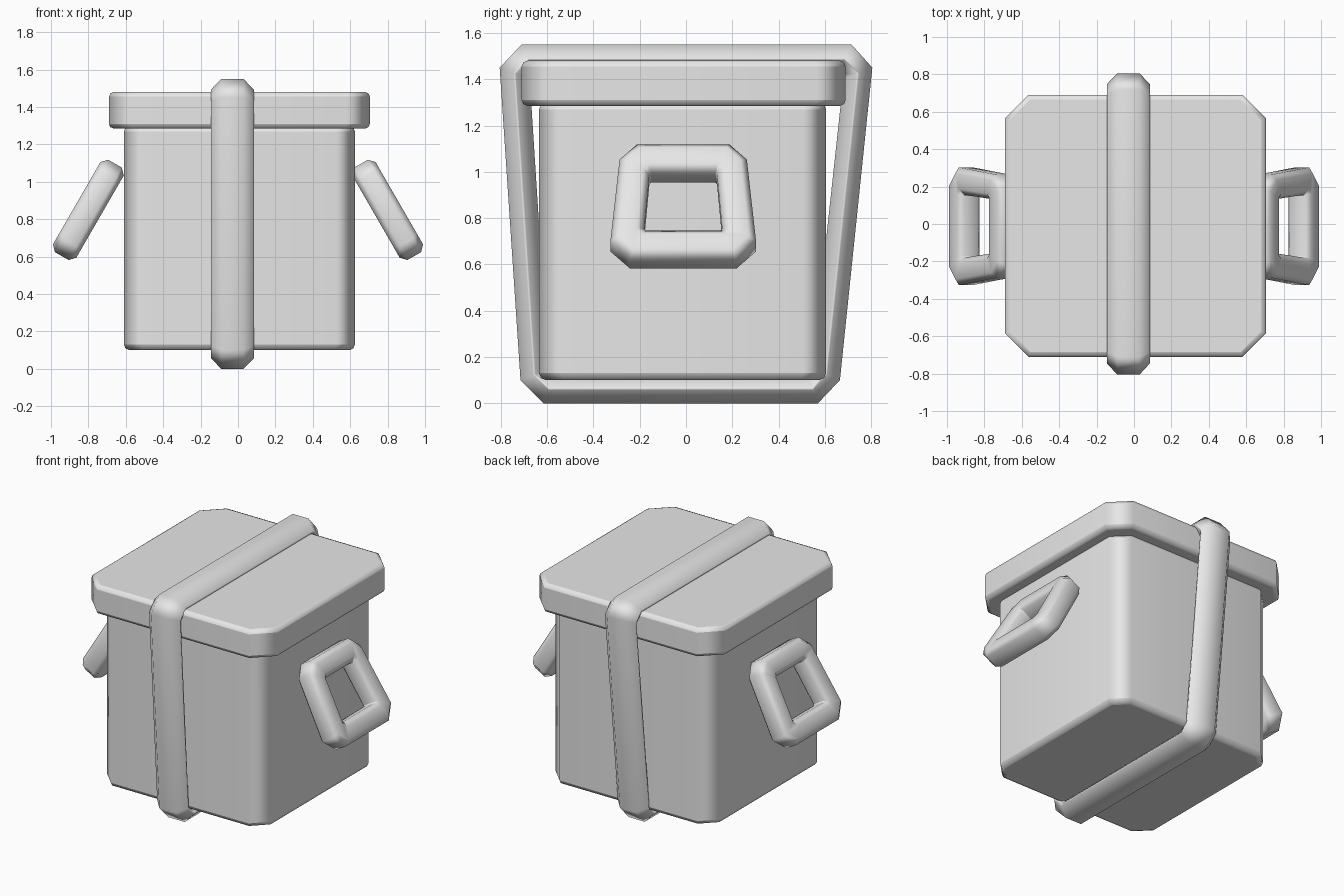
import bpy, bmesh, math
from mathutils import Vector

cube = bpy.data.objects.get("Cube")
if cube:
    bpy.data.objects.remove(cube, do_unlink=True)

grey = bpy.data.materials.new("plain_grey")
grey.use_nodes = True
grey.diffuse_color = (0.8, 0.8, 0.8, 1)
grey.node_tree.nodes["Principled BSDF"].inputs["Base Color"].default_value = (0.8, 0.8, 0.8, 1)


def finish(name, bm, bevel=0):
    """Turn a bmesh into a smooth-shaded object with soft edges."""
    bmesh.ops.recalc_face_normals(bm, faces=bm.faces)
    mesh = bpy.data.meshes.new(name)
    bm.to_mesh(mesh)
    bm.free()
    mesh.materials.append(grey)
    obj = bpy.data.objects.new(name, mesh)
    bpy.context.collection.objects.link(obj)
    bpy.ops.object.select_all(action='DESELECT')
    obj.select_set(True)
    bpy.context.view_layer.objects.active = obj
    bpy.ops.object.shade_smooth_by_angle(angle=math.radians(65))
    if bevel:
        mod = obj.modifiers.new("soft_edges", 'BEVEL')
        mod.width = bevel
        mod.segments = 2
        mod.limit_method = 'ANGLE'
        mod.angle_limit = math.radians(60)
    mod = obj.modifiers.new("even_normals", 'WEIGHTED_NORMAL')
    mod.keep_sharp = True
    return obj


def chamfered_box(name, low, high, corner, bevel):
    """Upright box whose four vertical corners are cut at 45 degrees."""
    (x0, y0, z0), (x1, y1, z1) = low, high
    c = corner
    outline = [(x0 + c, y0), (x1 - c, y0), (x1, y0 + c), (x1, y1 - c),
               (x1 - c, y1), (x0 + c, y1), (x0, y1 - c), (x0, y0 + c)]
    bm = bmesh.new()
    base = bm.faces.new([bm.verts.new((x, y, z0)) for x, y in outline])
    top = bmesh.ops.extrude_face_region(bm, geom=[base], use_keep_orig=True)["geom"]
    bmesh.ops.translate(bm, vec=(0, 0, z1 - z0),
                        verts=[v for v in top if isinstance(v, bmesh.types.BMVert)])
    return finish(name, bm, bevel)


def ring(name, outer, inner, section, place):
    """Closed band; section lists (share of the way inward, sideways offset)."""
    bm = bmesh.new()
    loops = []
    for a, b in zip(outer, inner):
        a, b = Vector(a), Vector(b)
        loops.append([bm.verts.new(place(*a.lerp(b, t), w)) for t, w in section])
    n = len(section)
    for i, loop in enumerate(loops):
        nxt = loops[(i + 1) % len(loops)]
        for j in range(n):
            k = (j + 1) % n
            bm.faces.new((loop[j], loop[k], nxt[k], nxt[j]))
    return finish(name, bm)


def octagon_section(half, flat, t):
    side = [(0, flat), (t, half), (1 - t, half), (1, flat)]
    return side + [(s, -w) for s, w in reversed(side)]


# Container and lid
chamfered_box("container_body", (-0.61, -0.635, 0.10), (0.625, 0.605, 1.30), 0.10, 0.03)
chamfered_box("lid", (-0.69, -0.71, 1.285), (0.705, 0.69, 1.48), 0.125, 0.025)

# Strap around front, top, back and bottom
strap_outer = [(-0.615, 0), (0.57, 0), (0.665, 0.1), (0.805, 1.45),
               (0.715, 1.55), (-0.71, 1.55), (-0.805, 1.45), (-0.715, 0.1)]
strap_inner = [(-0.57, 0.125), (0.525, 0.125), (0.545, 0.15), (0.68, 1.4),
               (0.655, 1.425), (-0.65, 1.425), (-0.675, 1.4), (-0.595, 0.15)]
ring("strap", strap_outer, strap_inner, octagon_section(0.115, 0.06, 0.46),
     lambda y, z, w: (w - 0.03, y, z))

# Tilted side handles, drawn as half outlines along the handle and mirrored
half_outer = [(0.2, 0.285), (0.275, 0.21), (0.315, -0.2), (0.23, -0.285)]
half_inner = [(0.138, 0.145), (0.146, 0.135), (0.168, -0.135), (0.16, -0.145)]


def whole(half):
    return half + [(-y, s) for y, s in reversed(half)]


tilt = math.radians(30)
for name, side in (("left_handle", 1), ("right_handle", -1)):
    def place(y, s, w):
        x = 0.80 - s * math.sin(tilt) + w * math.cos(tilt)
        z = 0.85 + s * math.cos(tilt) + w * math.sin(tilt)
        return (side * x, y - 0.012, z)
    ring(name, whole(half_outer), whole(half_inner),
         octagon_section(0.072, 0.042, 0.22), place)
